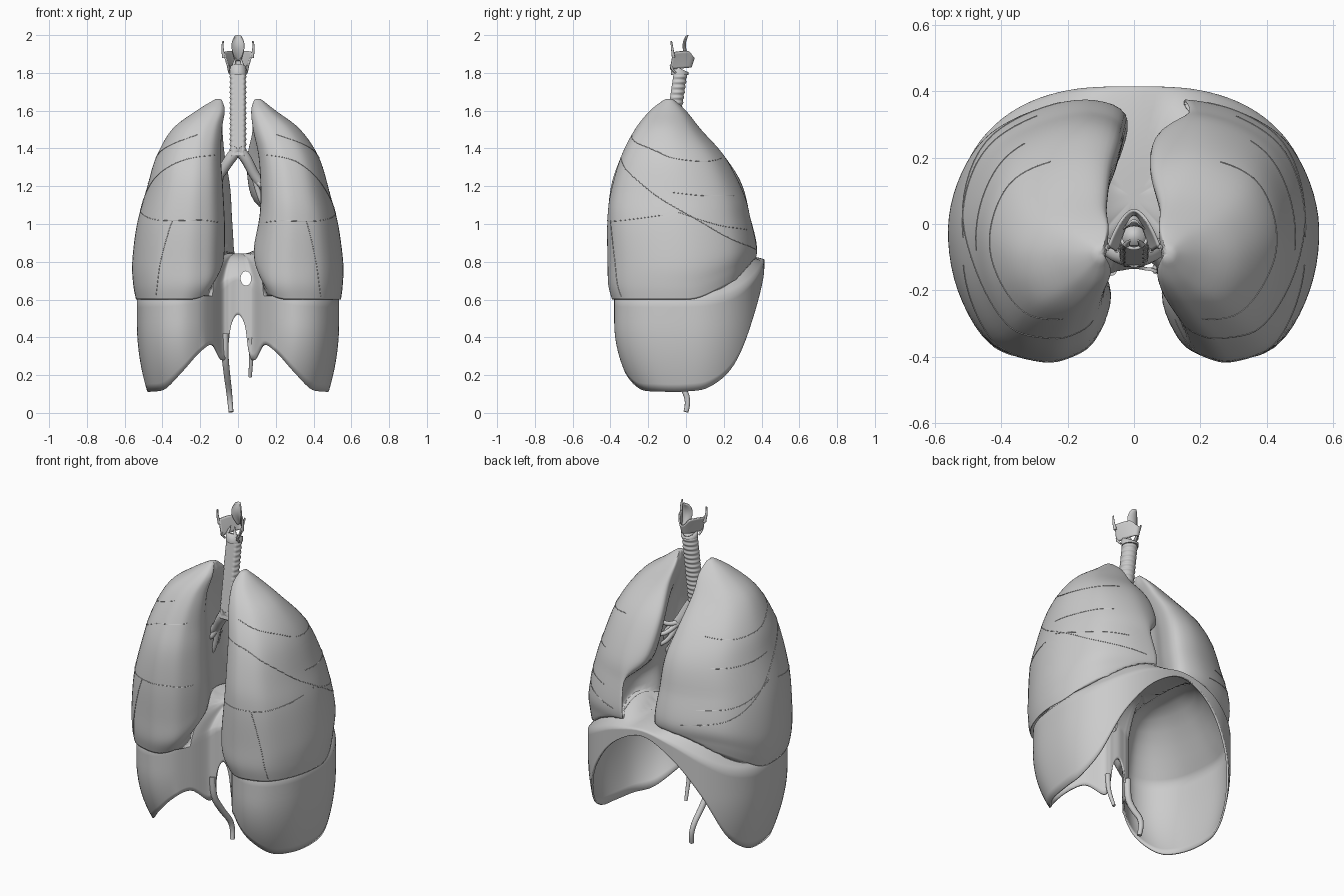
import bpy, bmesh, math
from mathutils import Vector

if "Cube" in bpy.data.objects:
    bpy.data.objects.remove(bpy.data.objects["Cube"])


def spline(pts, t, closed=False):
    """Catmull-Rom through points of any dimension, t in 0..1"""
    n = len(pts)
    s = t * (n if closed else n - 1)
    i = math.floor(s) if closed else min(int(s), n - 2)
    f = s - i
    get = (lambda j: Vector(pts[j % n])) if closed else (lambda j: Vector(pts[max(0, min(n - 1, j))]))
    a, b, c, d = (get(i + j) for j in (-1, 0, 1, 2))
    return b + (c - a) * (f / 2) + (a * 2 - b * 5 + c * 4 - d) * (f * f / 2) + (b * 3 - a - c * 3 + d) * (f ** 3 / 2)


def smooth(a, b, v):
    t = max(0, min(1, (v - a) / (b - a)))
    return t * t * (3 - 2 * t)


def loft(name, rings, cap=True, closed=True, thick=0):
    bm = bmesh.new()
    rows = [[bm.verts.new(p) for p in r] for r in rings]
    m = len(rows[0])
    for r0, r1 in zip(rows, rows[1:]):
        for i in range(m if closed else m - 1):
            j = (i + 1) % m
            bm.faces.new((r0[i], r0[j], r1[j], r1[i]))
    if cap:
        for r in ([rows[0], rows[-1]] if cap is True else [rows[-1]]):
            bm.faces.new(r)
    bmesh.ops.recalc_face_normals(bm, faces=bm.faces)
    me = bpy.data.meshes.new(name)
    bm.to_mesh(me)
    bm.free()
    ob = bpy.data.objects.new(name, me)
    bpy.context.collection.objects.link(ob)
    for p in me.polygons:
        p.use_smooth = True
    if thick:
        mod = ob.modifiers.new("thickness", 'SOLIDIFY')
        mod.thickness, mod.offset = thick, 0
    return ob


def tube(name, pts, r0, r1=None, n=16):
    r1 = r0 if r1 is None else r1
    cu = bpy.data.curves.new(name, 'CURVE')
    cu.dimensions, cu.bevel_depth, cu.bevel_resolution, cu.use_fill_caps = '3D', 1, 3, True
    sp = cu.splines.new('POLY')
    sp.points.add(n)
    for i in range(n + 1):
        sp.points[i].co = (*spline(pts, i / n), 1)
        sp.points[i].radius = r0 + (r1 - r0) * i / n
    sp.use_smooth = True
    ob = bpy.data.objects.new(name, cu)
    bpy.context.collection.objects.link(ob)


# Diaphragm: half outline as (x, y, rim z, lower edge z), mirrored
HALF = [(0, -.13, .72, .52), (.035, -.135, .71, .47), (.06, -.14, .7, .32), (.09, -.16, .68, .28),
        (.14, -.25, .64, .36), (.21, -.335, .61, .32), (.31, -.375, .6, .22), (.42, -.33, .6, .13),
        (.5, -.2, .6, .115), (.53, 0, .6, .115), (.515, .14, .61, .14), (.45, .26, .64, .25),
        (.34, .35, .7, .5), (.19, .4, .77, .69), (0, .41, .81, .78)]
LOOP = HALF + [(-x, y, a, b) for x, y, a, b in HALF[-2:0:-1]]
edge = [spline(LOOP, i / 160, True) for i in range(160)]
rays = [(p[0] / r, (p[1] - .08) / r, r, p[2]) for p in edge for r in [math.hypot(p[0], p[1] - .08)]]


def wall(p, t):
    z = p[3] + (p[2] - p[3]) * t
    d = max(0, .48 - z) / .36
    return Vector((p[0] * (1 - .1 * d * d), p[1] * (1 - (.28 if p[1] < 0 and abs(p[0]) > .2 else .12) * d * d), z))


def dome_z(x, rim, f):
    peak = .84 + .11 * max(0, 1 - ((abs(x) - .28) / .2) ** 2)
    return rim + (peak - rim) * (1 - f ** 3)


def dome(p, f):
    return Vector((p[0] * f, .08 + (p[1] - .08) * f, dome_z(p[0] * f, p[2], f)))


def above_dome(p):
    """lift a point that would sink into the diaphragm"""
    x, y = p.x, p.y - .08
    q = max(rays, key=lambda r: r[0] * x + r[1] * y)
    f = math.hypot(x, y) / q[2]
    return Vector((p.x, p.y, max(p.z, dome_z(x, q[3], f) + .012))) if f < .985 else p


rings = [[wall(p, j / 12) for p in edge] for j in range(13)]
rings += [[dome(p, f) for p in edge] for f in (.97, .93, .87, .8, .7, .6, .5, .4, .3, .2, .1, .03)]
diaphragm = loft("diaphragm", rings, cap="end", thick=.01)
bpy.ops.mesh.primitive_cylinder_add(vertices=32, radius=1, depth=.34, location=(.042, -.13, .712), rotation=(math.pi / 2, 0, 0))
cutter = bpy.context.object
cutter.name, cutter.scale = "hiatus_cutter", (.028, .038, 1)
cutter.hide_render = True
cutter.hide_set(True)
mod = diaphragm.modifiers.new("hiatus", 'BOOLEAN')
mod.operation, mod.object, mod.solver = 'DIFFERENCE', cutter, 'EXACT'
tube("left_crus", [(-.07, -.137, .42), (-.068, -.128, .3), (-.058, -.07, .2), (-.048, -.01, .12), (-.042, .008, .06), (-.037, 0, .005)], .02, .013)
tube("right_crus", [(.068, -.137, .4), (.07, -.125, .3), (.064, -.09, .19)], .015, .009)

# Lungs: levels are (z, inner x, outer x, back y, front y, reach of the anterior edge)
LEFT = [(.60, .12, .54, -.39, .34, -.05), (.68, .08, .555, -.41, .36, -.1), (.8, .07, .56, -.413, .375, -.08),
        (1, .07, .535, -.415, .345, -.07), (1.2, .08, .48, -.395, .30, -.08), (1.35, .09, .435, -.345, .21, -.05),
        (1.5, .085, .35, -.27, .08, 0), (1.6, .07, .22, -.19, 0, .05), (1.655, .085, .13, -.12, -.06, .1)]
RIGHT = [(.60, .12, .545, -.39, .34, .15), (.68, .09, .555, -.41, .36, .18), (.8, .085, .557, -.413, .375, .24),
         (1, .11, .53, -.415, .345, .2), (1.15, .12, .49, -.40, .31, -.12), (1.35, .11, .43, -.345, .21, -.17),
         (1.5, .08, .33, -.27, .08, 0), (1.6, .07, .2, -.19, 0, .05), (1.655, .085, .13, -.12, -.06, .1)]


def lung_point(side, levels, k, lv):
    z, xi, xo, yb, yf, a = spline(levels, lv)
    outline = [(0, .26), (.1, .09), (.25, .02), (.45, 0), (.75, .07), (.94, .27), (1, .5), (.93, .7), (.76, .86),
               (.47, .96), (.15, 1), (a, .95), (a * .85 + .01, .8), (.07, .63), (.11, .45)]
    u, v = spline(outline, k, True)
    rise = (.15 if side < 0 else .12) * smooth(.55, 1, v) + .2 * max(0, 1 - u / .3) * smooth(-.1, .45, v) * (1 - smooth(.6, 1, v))
    z += rise * max(0, 1 - (z - .6) / .45)
    p = Vector((side * (xi + (xo - xi) * u), yb + (yf - yb) * v, z))
    return above_dome(p) if z < 1 else p


FISSURES = {"oblique": [(9.5, 2), (8, 2.4), (6.5, 3.2), (5, 4.2), (4, 4.7), (3, 5), (1, 5.1)],
            "lower": [(.5, 3), (2, 3.1), (4, 3.1), (5.5, 3.3)], "horizontal": [(5.8, 4.1), (7, 4), (8.5, 4)],
            "middle": [(6, 3.4), (7.5, 2.9), (9, 2.7)], "basal": [(3.5, 3.1), (3.8, 2), (4, .3)],
            "upper": [(9, 5), (7.5, 4.9), (6, 5), (5, 5.3), (3, 5.8)]}

for side, levels, label in ((-1, LEFT, "left"), (1, RIGHT, "right")):
    M, N = 72, 44
    rings = [[lung_point(side, levels, i / M, j / N) for i in range(M)] for j in range(N + 1)]
    # underside resting on the diaphragm, and rounded apex
    mid = sum(rings[0], Vector()) / M
    under = [[above_dome(Vector((mid.x + (p.x - mid.x) * s, mid.y + (p.y - mid.y) * s, .62))) for p in rings[0]]
             for s in (.08, .3, .5, .68, .82, .92, .97)]
    top = sum(rings[-1], Vector()) / M
    apex = [[top + (p - top) * s + Vector((0, 0, h)) for p in rings[-1]] for s, h in ((.7, .005), (.3, .008))]
    loft(label + "_lung", under + rings + apex)
    # segment seams on the surface
    for nm, path in FISSURES.items():
        pts = []
        for i in range(41):
            k, l = spline(path, i / 40)
            pts.append(lung_point(side, levels, k / 15, l / 8))
        tube(f"{label}_{nm}_seam", pts, .0018, n=40)


# Trachea: ringed in front, flat behind
def trachea_ring(t):
    z = 1.36 + .44 * t
    cy = -.1 + .065 * t
    r = .042 + .0025 * math.sin(t * 16 * 2 * math.pi)
    out = []
    for i in range(32):
        a = 2 * math.pi * i / 32
        y = math.sin(a)
        out.append((math.cos(a) * (r if y > -.5 else .042), cy + max(y * r, -.03), z))
    return out


loft("trachea", [trachea_ring(i / 128) for i in range(129)])

# Bronchi and hilar branches
for s, label in ((-1, "left"), (1, "right")):
    dz = .02 * (s + 1) / 2
    tube(label + "_bronchus", [(0, -.1, 1.4), (s * .045, -.09, 1.34), (s * .1, -.06, 1.26 - dz), (s * .19, -.03, 1.16 - dz)], .032, .024)
    for i, (y, z) in enumerate(((.04, 1.3), (-.1, 1.2), (.03, 1.1), (-.05, 1.02), (.08, 1.2))):
        tube(f"{label}_branch_{i}", [(s * .085, -.06, 1.27 - dz), (s * .13, (y - .05) / 2, (z + 1.2) / 2), (s * .21, y, z)], .016, .009)

# Cricoid cartilage, taller at the back
cric = []
for r, lo in ((.046, 0), (.046, 1), (.036, 1), (.036, 0), (.046, 0)):
    cric.append([(r * math.cos(a), -.033 + r * math.sin(a), (1.825 - .022 * math.sin(a)) if lo else 1.79)
                 for a in (2 * math.pi * i / 32 for i in range(32))])
loft("cricoid_cartilage", cric, cap=False)

# Thyroid cartilage: V-shaped shield, wider at the top with a notch
shield = []
for j in range(9):
    t = j / 8
    row = []
    for i in range(33):
        s = i / 16 - 1
        q = abs(s)
        w = .05 + .027 * t
        z0, z1 = 1.83 - .01 * q, 1.88 + .035 * smooth(0, .4, q) - .005 * smooth(.6, 1, q)
        row.append((math.copysign(w * q ** .75, s), .026 + .016 * t - .11 * q ** 1.35, z0 + (z1 - z0) * t))
    shield.append(row)
loft("thyroid_cartilage", shield, cap=False, closed=False, thick=.008)
for s, label in ((-1, "left"), (1, "right")):
    tube(label + "_upper_horn", [(s * .075, -.066, 1.88), (s * .082, -.073, 1.93), (s * .079, -.078, 1.968)], .009, .004)
    tube(label + "_lower_horn", [(s * .052, -.08, 1.84), (s * .05, -.072, 1.82), (s * .046, -.055, 1.8)], .007, .005)
    tube(label + "_arytenoid", [(s * .022, -.062, 1.84), (s * .018, -.055, 1.86), (s * .012, -.05, 1.88)], .01, .003)

# Epiglottis leaf
leaf = []
for j in range(13):
    t = j / 12
    w = .006 + .027 * math.sin(math.pi * min(1, .06 + .88 * t ** 1.4)) ** .7
    leaf.append([(w * s, .025 - .035 * math.sin(t * 2.4) + .01 * t - .012 * s * s, 1.865 + .135 * t - .004 * s * s)
                 for s in (i / 6 - 1 for i in range(13))])
loft("epiglottis", leaf, cap=False, closed=False, thick=.006)
